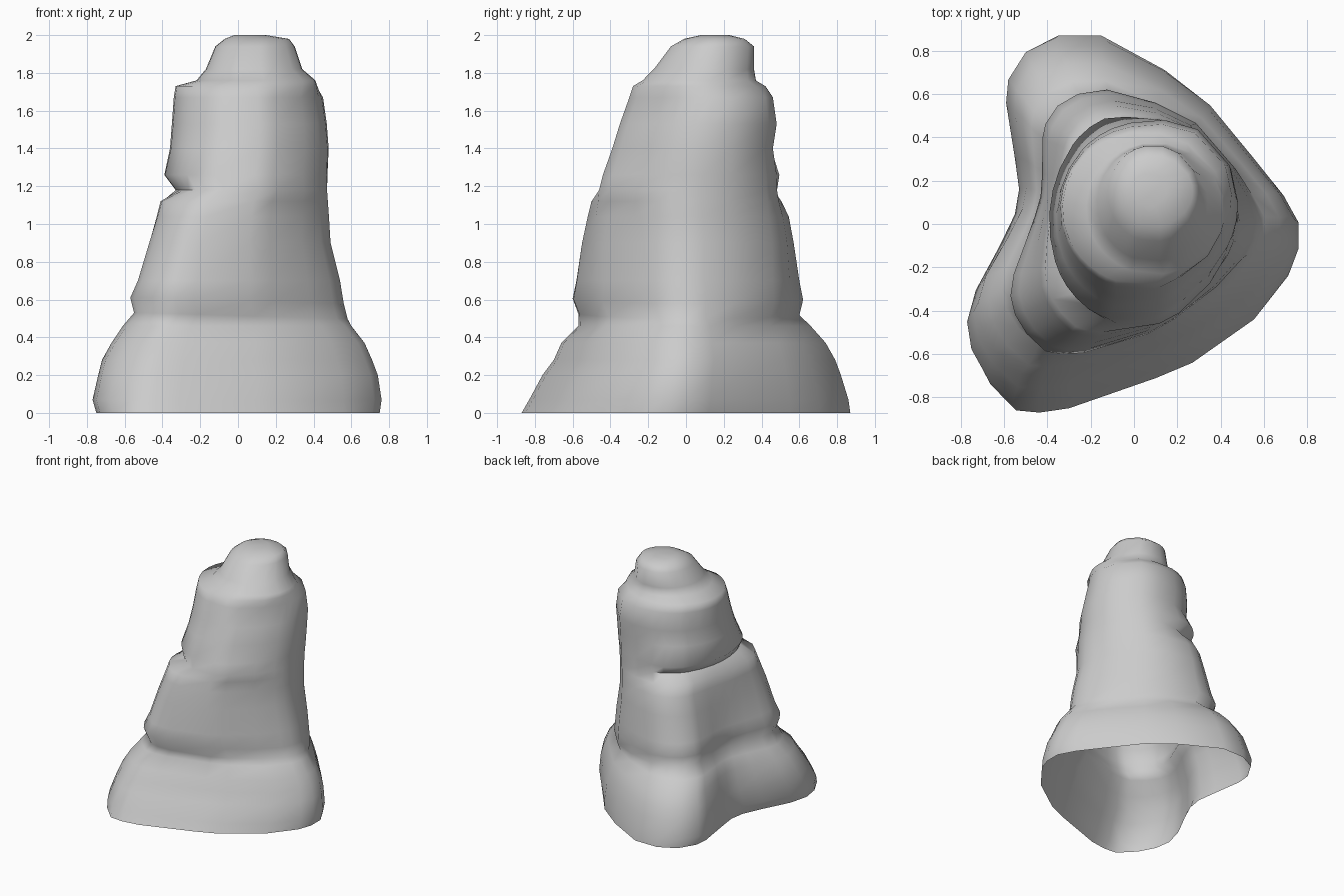
import bpy
import bmesh
from math import atan2, cos, sin, radians
from mathutils import Vector

old = bpy.data.objects.get("Cube")
if old:
    bpy.data.objects.remove(old, do_unlink=True)

# Grey stone material
stone = bpy.data.materials.new("grey_stone")
stone.use_nodes = True
grey = (0.6, 0.6, 0.6, 1)
stone.diffuse_color = grey
stone.node_tree.nodes["Principled BSDF"].inputs["Base Color"].default_value = grey

# Three-lobed footprint, counter-clockwise from the left lobe
FOOTPRINT = [
    (.76, -.13), (.76, -.01), (.69, .12), (.55, .3), (.35, .55), (.14, .71),
    (-.16, .87), (-.36, .87), (-.5, .8), (-.58, .67), (-.59, .56), (-.55, .3),
    (-.53, .15), (-.55, .03), (-.62, -.12), (-.73, -.33), (-.77, -.48),
    (-.75, -.61), (-.68, -.74), (-.56, -.86), (-.45, -.87), (-.31, -.85),
    (.1, -.71), (.27, -.64), (.56, -.44), (.72, -.24)]

# Rock layers: height, x range, y range
LAYERS = [
    (0, -.75, .75, -.87, .87), (.07, -.77, .76, -.83, .86),
    (.2, -.74, .74, -.76, .82), (.28, -.72, .71, -.7, .79),
    (.37, -.67, .67, -.66, .74), (.46, -.61, .6, -.57, .66),
    (.53, -.55, .58, -.57, .6), (.61, -.57, .56, -.6, .62),
    (.7, -.53, .54, -.58, .6), (.9, -.47, .49, -.55, .57),
    (1.04, -.43, .48, -.52, .55), (1.12, -.41, .48, -.5, .51),
    (1.18, -.33, .47, -.46, .45), (1.26, -.39, .47, -.44, .52),
    (1.4, -.36, .48, -.39, .46), (1.53, -.35, .47, -.35, .48),
    (1.67, -.34, .45, -.3, .46), (1.73, -.33, .42, -.28, .42),
    (1.76, -.22, .41, -.23, .37), (1.82, -.17, .34, -.17, .36),
    (1.94, -.12, .3, -.08, .36), (1.98, -.07, .27, -.01, .31),
    (2, -.02, .15, .08, .23)]


def roundness(z):
    """How far the lobed outline has become a circle at this height."""
    if z < 1.15:
        return min(.6, max(0, (z - .3) * .7))
    return min(1, .87 + (z - 1.15) * .4)


def skew(x, y, z):
    """Fuller back left and flatter front left and back right flanks."""
    if not .5 < z < 1.7:
        return 0
    if x > 0:
        return .09
    return .06 if y > 0 and z < 1.15 else 0


def fit(values, low, high):
    """Stretch a list of coordinates to the given range."""
    a, b = min(values), max(values)
    return [low + (v - a) / (b - a) * (high - low) for v in values]


def ring(z, x0, x1, y0, y1):
    """One outline of the rock; the ledge above the foot sags to the left."""
    t = roundness(z)
    sag = .03 if .5 < z < .65 else 0
    xs, ys = [], []
    for x, y in FOOTPRINT:
        angle = atan2(y, x)
        swell = 1 + skew(x, y, z) * sin(2 * angle)
        xs.append((x * (1 - t) + .8 * cos(angle) * t) * swell)
        ys.append((y * (1 - t) + .8 * sin(angle) * t) * swell)
    return [Vector((x, y, z - sag * max(0, x + .5)))
            for x, y in zip(fit(xs, x0, x1), fit(ys, y0, y1))]


# The upper ledge fades out on the worn back left flank
outlines = [ring(*layer) for layer in LAYERS]
for step in range(2):
    previous = [list(o) for o in outlines]
    for k, layer in enumerate(LAYERS):
        if not 1 < layer[0] < 1.35:
            continue
        below, above = previous[k - 1], previous[k + 1]
        for i, (x, y) in enumerate(FOOTPRINT):
            wear = max(0, cos(atan2(y, x) - radians(35)) - .25)
            span = above[i].z - below[i].z
            share = (previous[k][i].z - below[i].z) / span
            target = below[i].lerp(above[i], share)
            outlines[k][i] = previous[k][i].lerp(target, wear)

# Hollow rock shell, open underneath
bm = bmesh.new()
rings = [[bm.verts.new(p) for p in outline] for outline in outlines]
count = len(FOOTPRINT)
for low, high in zip(rings, rings[1:]):
    for i in range(count):
        j = (i + 1) % count
        bm.faces.new((low[i], low[j], high[j], high[i]))
bm.faces.new(rings[-1])

mesh = bpy.data.meshes.new("rock_pillar")
bm.to_mesh(mesh)
bm.free()
mesh.materials.append(stone)
pillar = bpy.data.objects.new("rock_pillar", mesh)
bpy.context.collection.objects.link(pillar)
bpy.context.view_layer.objects.active = pillar
pillar.select_set(True)
bpy.ops.object.shade_smooth_by_angle(angle=radians(75))
